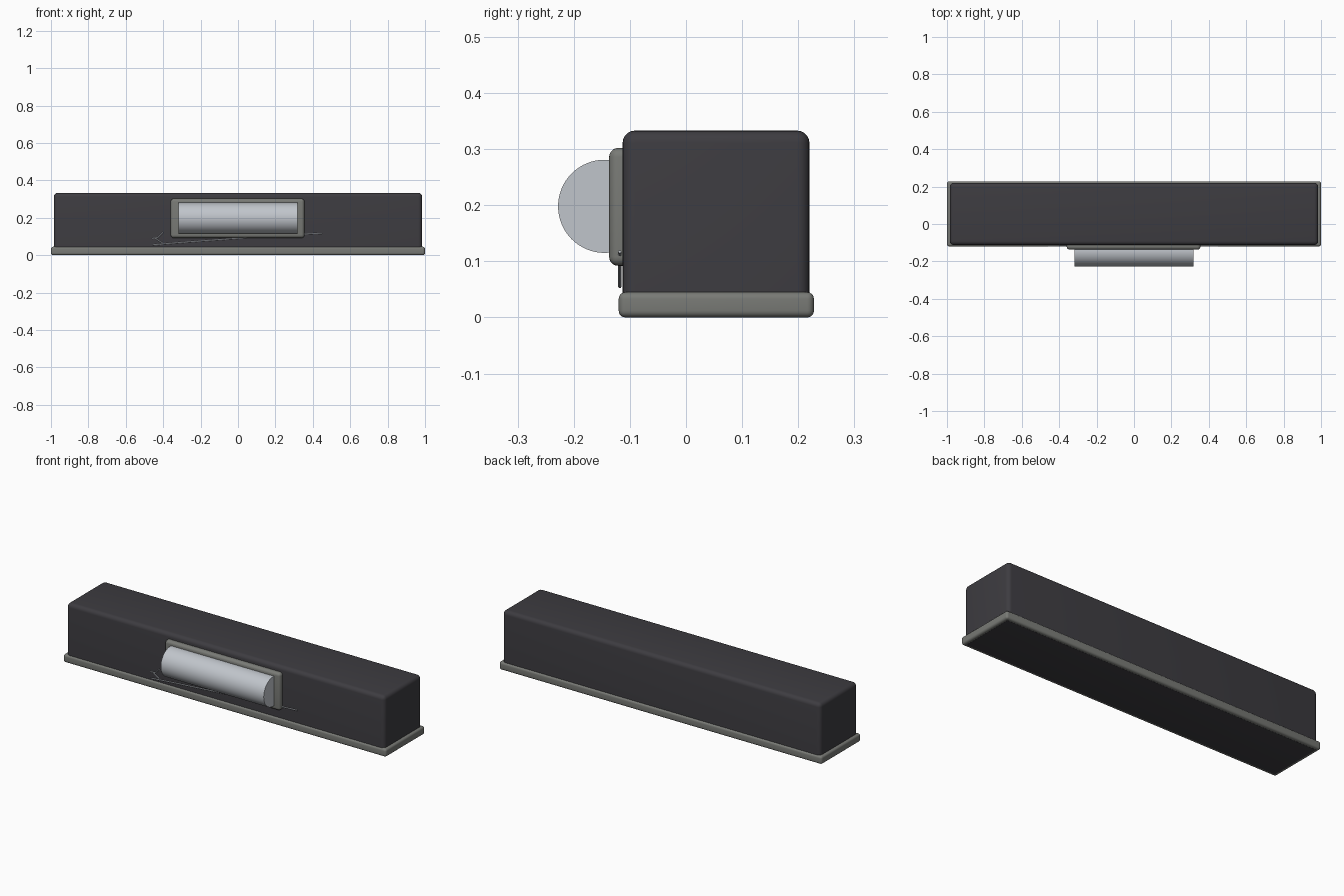
import bpy
import bmesh
from math import pi
from mathutils import Matrix, Vector

cube = bpy.data.objects.get("Cube")
if cube:
    bpy.data.objects.remove(cube, do_unlink=True)


def material(name, rgb):
    mat = bpy.data.materials.new(name)
    mat.use_nodes = True
    mat.diffuse_color = (*rgb, 1)
    mat.node_tree.nodes["Principled BSDF"].inputs["Base Color"].default_value = (*rgb, 1)
    return mat


charcoal = material("charcoal", (0.047, 0.045, 0.052))
grey = material("warm_grey", (0.19, 0.195, 0.18))
silver = material("silver", (0.53, 0.56, 0.6))


def finish(name, bm, mat):
    mesh = bpy.data.meshes.new(name)
    bm.to_mesh(mesh)
    bm.free()
    mesh.materials.append(mat)
    obj = bpy.data.objects.new(name, mesh)
    bpy.context.collection.objects.link(obj)
    bpy.ops.object.select_all(action="DESELECT")
    obj.select_set(True)
    bpy.context.view_layer.objects.active = obj
    bpy.ops.object.shade_smooth_by_angle(angle=pi / 6)
    return obj


def rounded_box(name, low, high, radius, mat, keep=lambda edge: True):
    """Box between two corners with the chosen edges rounded."""
    low, high = Vector(low), Vector(high)
    bm = bmesh.new()
    bmesh.ops.create_cube(bm, size=1)
    bmesh.ops.scale(bm, vec=high - low, verts=bm.verts)
    bmesh.ops.translate(bm, vec=(low + high) / 2, verts=bm.verts)
    edges = [e for e in bm.edges if keep(e)]
    bmesh.ops.bevel(bm, geom=edges, offset=radius, segments=5,
                    profile=0.5, affect="EDGES")
    return finish(name, bm, mat)


# Long cabinet and the rim around its foot
rounded_box("cabinet", (-0.985, -0.113, 0.03), (0.985, 0.22, 0.333), 0.022, charcoal,
            lambda e: max(v.co.z for v in e.verts) > 0.1)
rounded_box("base_rim", (-1, -0.12, 0), (1, 0.228, 0.045), 0.012, grey)

# Dark panel under the base
rounded_box("underside_panel", (-0.982, -0.102, -0.0005), (0.982, 0.21, 0.004), 0.0002, charcoal)

# Front bezel, rounded towards the viewer
rounded_box("bezel", (-0.36, -0.137, 0.092), (0.355, -0.105, 0.302), 0.016, grey,
            lambda e: min(v.co.y for v in e.verts) < -0.12)

# Horizontal roller set into the bezel
bm = bmesh.new()
bmesh.ops.create_cone(bm, cap_ends=True, segments=64, radius1=0.083, radius2=0.083,
                      depth=0.638, matrix=Matrix.Rotation(pi / 2, 4, "Y"))
bmesh.ops.translate(bm, vec=(0, -0.145, 0.198), verts=bm.verts)
finish("roller", bm, silver)


# Thin wire strokes on the front face
def wire(name, points):
    curve = bpy.data.curves.new(name, "CURVE")
    curve.dimensions = "3D"
    curve.bevel_depth = 0.003
    curve.bevel_resolution = 1
    curve.use_fill_caps = True
    spline = curve.splines.new("POLY")
    spline.points.add(len(points) - 1)
    for point, (x, z) in zip(spline.points, points):
        point.co = (x, -0.118, z, 1)
    curve.materials.append(silver)
    bpy.context.collection.objects.link(bpy.data.objects.new(name, curve))


wire("long_wire", [(-0.455, 0.055), (-0.3, 0.068), (0, 0.09), (0.3, 0.109), (0.45, 0.117)])
wire("upper_wire_tip", [(-0.46, 0.09), (-0.43, 0.092), (-0.4, 0.122)])
wire("lower_wire_tip", [(-0.445, 0.092), (-0.425, 0.078), (-0.405, 0.066)])
